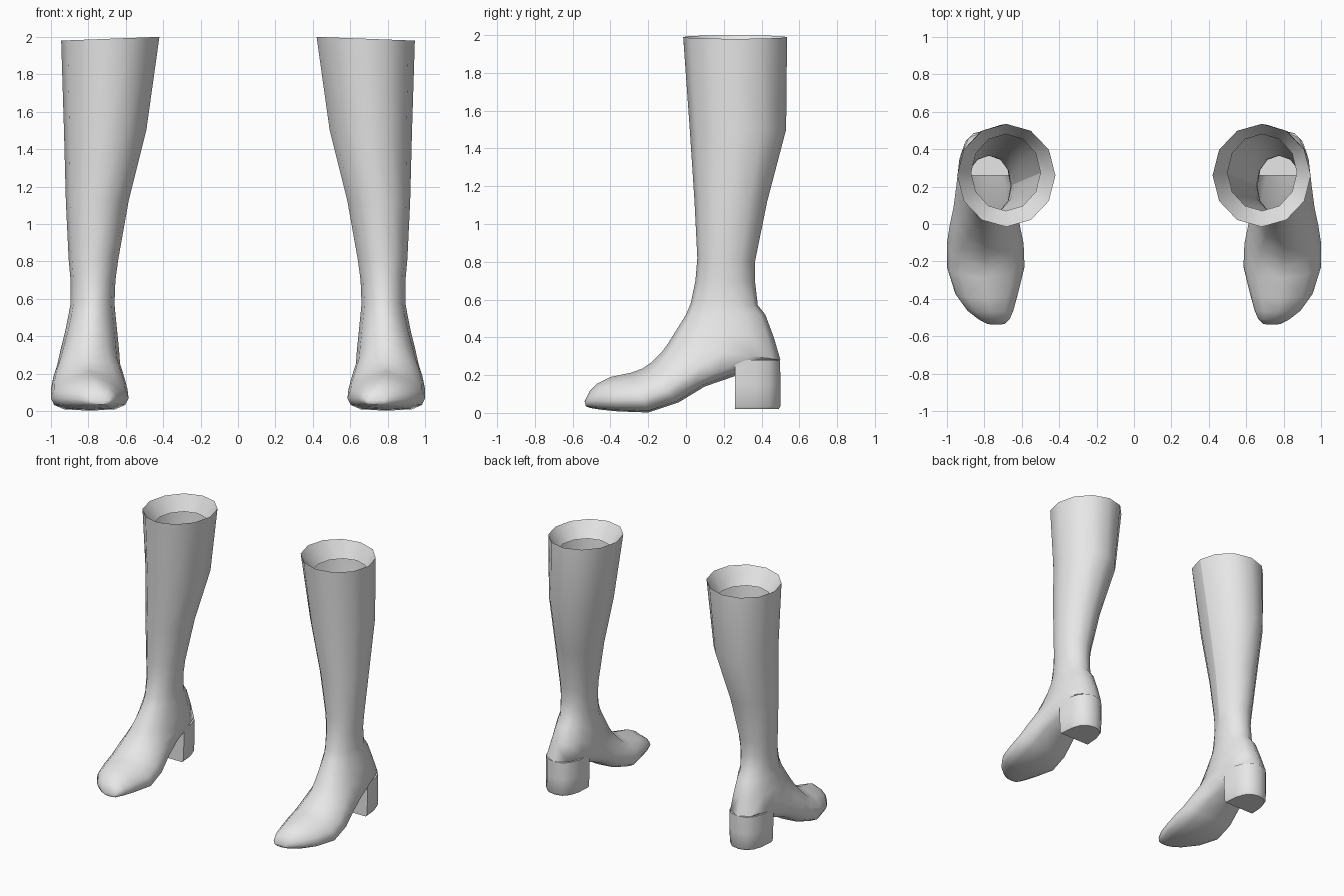
import bpy, bmesh, math

if "Cube" in bpy.data.objects:
    bpy.data.objects.remove(bpy.data.objects["Cube"])

SEG = 12
leather = bpy.data.materials.new("light_grey_leather")
leather.diffuse_color = (0.8, 0.8, 0.8, 1)
leather.use_nodes = True
leather.node_tree.nodes["Principled BSDF"].inputs["Base Color"].default_value = leather.diffuse_color

# Each section: front/top point (y, z), back/sole point (y, z), inner x, outer x,
# side squareness, and bias of the widest point towards the sole
SECTIONS = [
    (.07, 1.87, .48, 1.87, .50, .87, 1, 1),      # folded lip
    (-.015, 1.98, .535, 1.98, .42, .945, 1, 1),  # rim
    (.02, 1.5, .53, 1.5, .49, .93, 1, 1),        # calf
    (.045, 1.12, .43, 1.12, .585, .92, 1, 1),
    (.06, .82, .365, .80, .64, .905, 1, 1),
    (.05, .70, .365, .70, .655, .895, 1, 1),     # ankle
    (.025, .58, .38, .57, .66, .895, 1, 1),
    (0, .52, .42, .52, .655, .905, 1, 1),
    (-.05, .44, .465, .40, .645, .925, .9, 1),
    (-.10, .36, .50, .28, .635, .95, .8, 1),     # instep to heel counter
    (-.13, .32, .26, .195, .63, .965, .75, .85),
    (-.18, .27, .10, .14, .61, .985, .7, .7),    # arch
    (-.23, .235, -.04, .055, .59, 1.0, .65, .6),
    (-.29, .213, -.20, .002, .585, 1.0, .6, .55),  # ball
    (-.40, .19, -.36, .008, .62, .955, .6, .55),
    (-.47, .155, -.46, .018, .645, .89, .65, .6),
    (-.51, .115, -.51, .027, .665, .83, .7, .7),
    (-.537, .06, -.53, .035, .69, .785, 1, 1),   # toe tip
]


def power(v, p):
    return math.copysign(abs(v) ** p, v) if abs(v) > 1e-6 else 0.0


def loft(bm, rings, cap_start, cap_end):
    loops = [[bm.verts.new(co) for co in ring] for ring in rings]
    n = len(loops[0])
    for a, b in zip(loops, loops[1:]):
        for i in range(n):
            j = (i + 1) % n
            bm.faces.new((a[i], a[j], b[j], b[i]))
    if cap_start:
        bm.faces.new(loops[0])
    if cap_end:
        bm.faces.new(loops[-1])
    return loops


def finish(bm, name, seam=()):
    bmesh.ops.recalc_face_normals(bm, faces=bm.faces)
    for f in bm.faces:
        f.smooth = True
    for e in bm.edges:
        on_seam = e.verts[0] in seam and e.verts[1] in seam
        sharp = e.calc_face_angle(0) > math.radians(50)
        e.smooth = not (sharp or on_seam)
    mesh = bpy.data.meshes.new(name)
    bm.to_mesh(mesh)
    bm.free()
    mesh.materials.append(leather)
    bpy.context.collection.objects.link(bpy.data.objects.new(name, mesh))


def boot_ring(index, side):
    yf, zf, yb, zb, xi, xo, p, k = SECTIONS[index]
    ring = []
    for i in range(SEG):
        a = 2 * math.pi * i / SEG
        t = max(0, (1 - math.cos(a)) / 2) ** k
        v = power(math.sin(a), p)
        x = (xi + xo) / 2 + v * (xo - xi) / 2
        z = zf + (zb - zf) * t
        if index == 1:                       # rim rises to the inner side
            z += .01 * (1 - v)
        ring.append((side * x, yf + (yb - yf) * t, z))
    return ring


def heel_ring(z, xi, xo, back, side):
    ring = []
    for i in range(9):
        a = math.pi * (i / 8 - .5)
        x = (xi + xo) / 2 + power(math.sin(a), .8) * (xo - xi) / 2
        ring.append((side * x, .26 + (back - .26) * power(math.cos(a), .8), z))
    return ring


for side, label in ((1, "right"), (-1, "left")):
    # Shaft and foot, with a seam down the inner side
    bm = bmesh.new()
    loops = loft(bm, [boot_ring(i, side) for i in range(len(SECTIONS))], False, True)
    finish(bm, label + "_boot", {loop[9] for loop in loops[1:6]})

    # Block heel
    bm = bmesh.new()
    loft(bm, [heel_ring(.28, .65, .935, .498, side),
              heel_ring(.15, .65, .935, .5, side),
              heel_ring(.035, .655, .93, .5, side),
              heel_ring(.02, .665, .92, .49, side)], True, True)
    finish(bm, label + "_heel")
